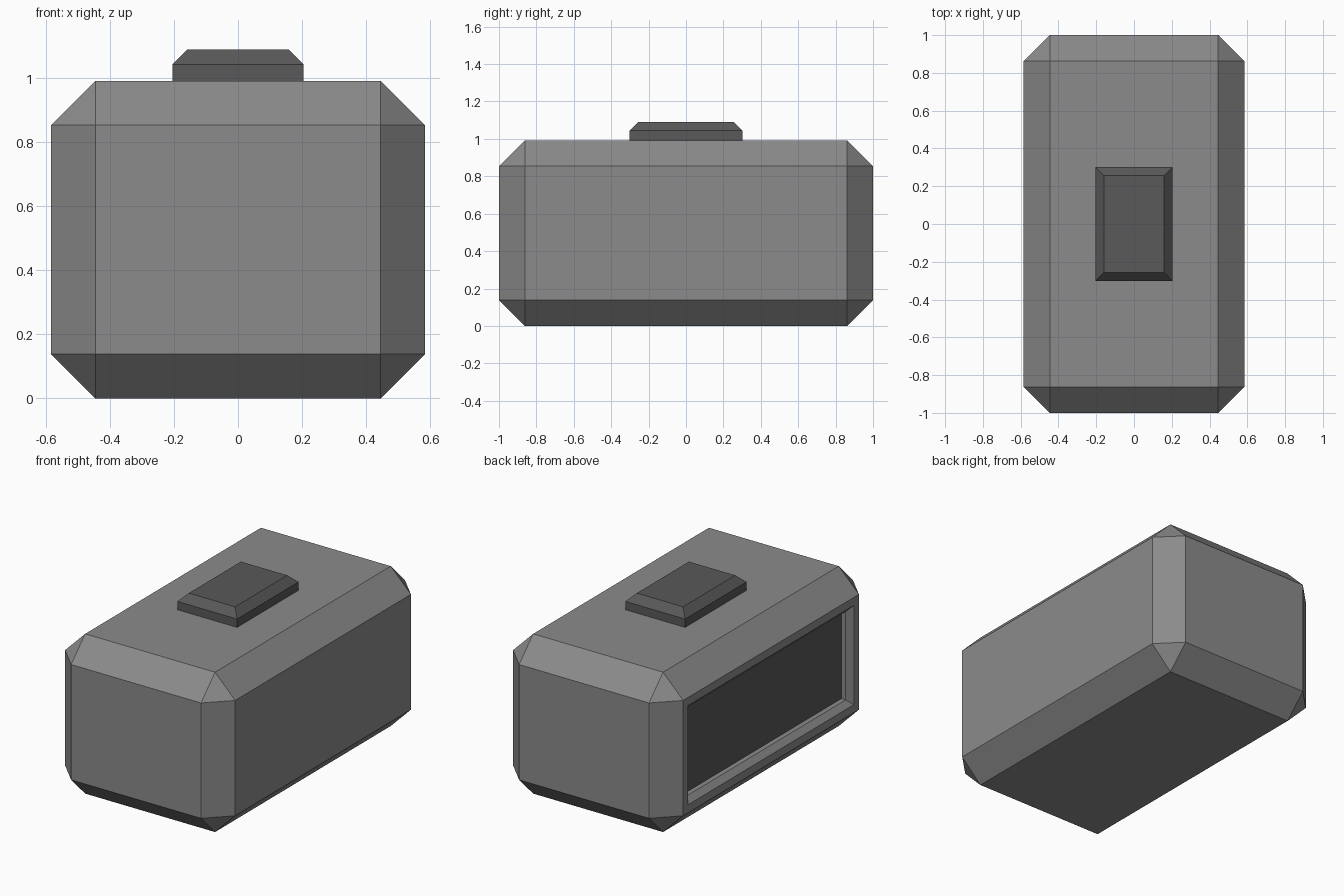
import bpy, bmesh
from mathutils import Matrix

if "Cube" in bpy.data.objects:
    bpy.data.objects.remove(bpy.data.objects["Cube"])


def material(name, value):
    mat = bpy.data.materials.new(name)
    mat.diffuse_color = (value, value, value, 1)
    mat.use_nodes = True
    mat.node_tree.nodes["Principled BSDF"].inputs["Base Color"].default_value = mat.diffuse_color
    return mat


grey = material("mid_grey", 0.258)
dark = material("dark_grey", 0.1)


def add_object(name, bm, mat):
    bmesh.ops.recalc_face_normals(bm, faces=bm.faces[:])
    mesh = bpy.data.meshes.new(name)
    bm.to_mesh(mesh)
    bm.free()
    obj = bpy.data.objects.new(name, mesh)
    bpy.context.collection.objects.link(obj)
    mesh.materials.append(mat)
    return obj


def box(size, center):
    bm = bmesh.new()
    bmesh.ops.create_cube(bm, size=1, matrix=Matrix.Translation(center) @ Matrix.Diagonal((*size, 1)))
    return bm


def chamfer(bm, edges, width):
    bmesh.ops.bevel(bm, geom=edges, offset=width, segments=1, affect='EDGES', clamp_overlap=True)


# Body: box with every edge chamfered
body = box((1.168, 2.0, 0.992), (0, 0, 0.496))
chamfer(body, body.edges[:], 0.138)

# Stepped recess in the left side: flat rim, sloped lip, straight wall
body.normal_update()
side = min(body.faces, key=lambda f: f.calc_center_median().x)
for thickness, depth in ((0.05, 0), (0.034, -0.032)):
    bmesh.ops.inset_region(body, faces=[side], thickness=thickness, depth=depth, use_even_offset=True)
side = bmesh.ops.extrude_discrete_faces(body, faces=[side])["faces"][0]
bmesh.ops.translate(body, verts=side.verts[:], vec=(0.03, 0, 0))

# Dark panel closing the bottom of the recess
corners = [v.co.copy() for v in side.verts]
bmesh.ops.delete(body, geom=[side], context='FACES_ONLY')
add_object("body", body, grey)
panel = bmesh.new()
panel.faces.new([panel.verts.new(c) for c in corners])
obj = add_object("side_panel", panel, dark)
if obj.data.polygons[0].normal.x > 0:
    obj.data.flip_normals()

# Top button: dark block with chamfered upper rim
button = box((0.41, 0.604, 0.1), (0, 0, 1.04))
rim = [e for e in button.edges if all(v.co.z > 1.08 for v in e.verts)]
chamfer(button, rim, 0.046)
add_object("top_button", button, dark)
